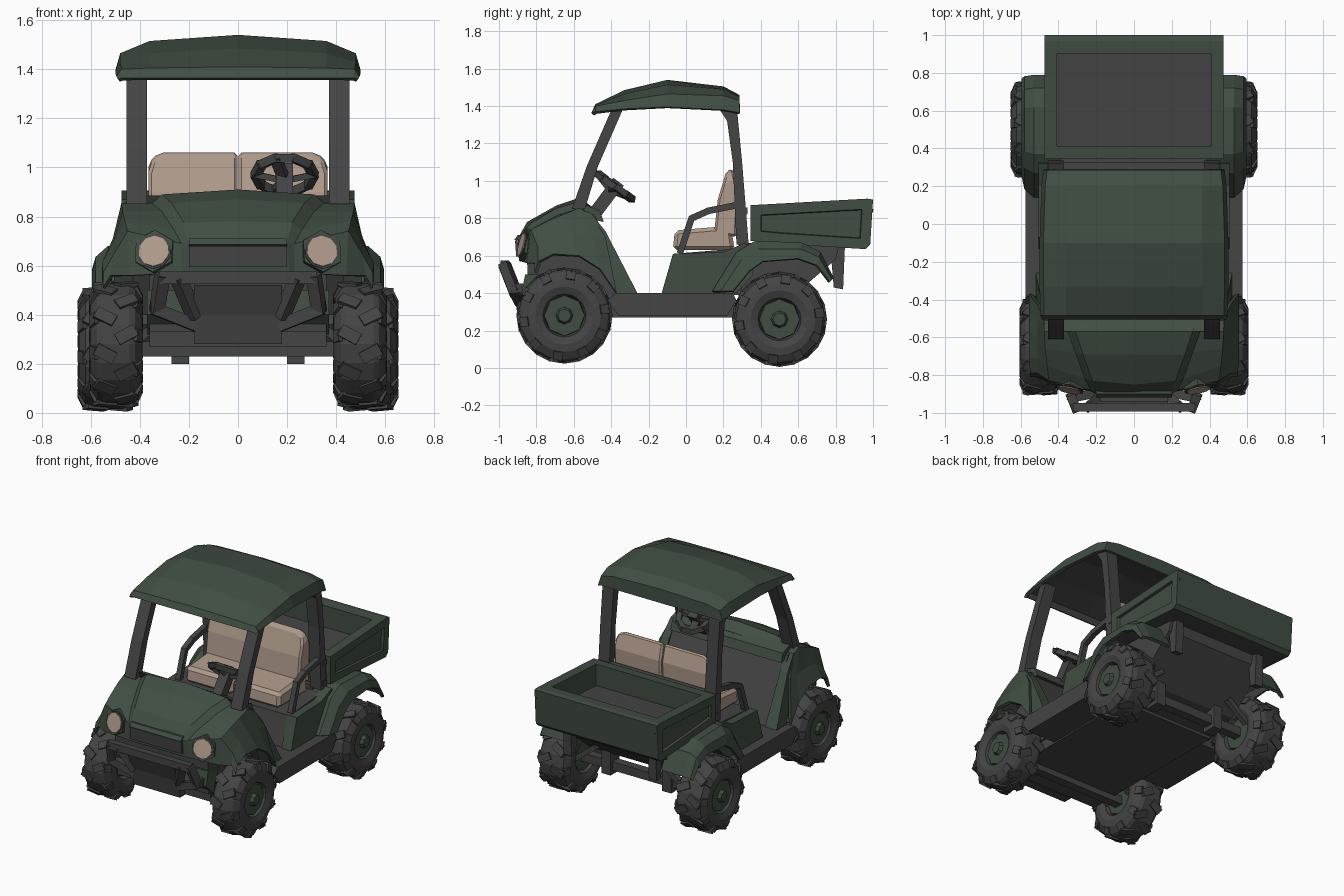
import bpy, bmesh, math
from mathutils import Vector, Matrix

cube = bpy.data.objects.get("Cube")
if cube:
    bpy.data.objects.remove(cube, do_unlink=True)


def material(name, rgb):
    m = bpy.data.materials.new(name)
    m.use_nodes = True
    m.diffuse_color = (*rgb, 1)
    m.node_tree.nodes["Principled BSDF"].inputs["Base Color"].default_value = (*rgb, 1)
    return m


GREEN = material("dark green paint", (0.052, 0.075, 0.054))
GREY = material("charcoal grey", (0.058, 0.058, 0.06))
TAN = material("tan", (0.43, 0.325, 0.26))


def finish(name, bm, *mats):
    mesh = bpy.data.meshes.new(name)
    bm.to_mesh(mesh)
    bm.free()
    for m in mats:
        mesh.materials.append(m)
    ob = bpy.data.objects.new(name, mesh)
    bpy.context.collection.objects.link(ob)
    return ob


def bevel(ob, width):
    mod = ob.modifiers.new("bevel", "BEVEL")
    mod.width, mod.segments = width, 1


def prism_bm(profile, x0, x1):
    """Side outline (y, z) extruded across x."""
    bm = bmesh.new()
    a, b = ([bm.verts.new((x, y, z)) for y, z in profile] for x in (x0, x1))
    bm.faces.new(a)
    bm.faces.new(b)
    for i in range(len(a)):
        j = (i + 1) % len(a)
        bm.faces.new((a[i], a[j], b[j], b[i]))
    bmesh.ops.recalc_face_normals(bm, faces=bm.faces)
    return bm


def prism(name, profile, x0, x1, mat):
    return finish(name, prism_bm(profile, x0, x1), mat)


def pair(name, profile, x0, x1, mat):
    return [prism(f"{s}_{name}", profile, k * x0, k * x1, mat)
            for s, k in (("left", 1), ("right", -1))]


def box(name, x, y, z, mat):
    return prism(name, [(y[0], z[0]), (y[1], z[0]), (y[1], z[1]), (y[0], z[1])], *x, mat)


def shell(name, rows, thick, mats, side=0):
    """Sheet through rows of points; side 0 mirrors each row across x into one sheet."""
    bm = bmesh.new()
    if side == 0:
        rows = [[(-x, y, z) for x, y, z in r[:0:-1]] + list(r) for r in rows]
    else:
        rows = [[(side * x, y, z) for x, y, z in r] for r in rows]
    grid = [[bm.verts.new(p) for p in r] for r in rows]
    for r, s in zip(grid, grid[1:]):
        for i in range(len(r) - 1):
            bm.faces.new((r[i], r[i + 1], s[i + 1], s[i]))
    bmesh.ops.recalc_face_normals(bm, faces=bm.faces)
    if sum(f.normal.z * f.calc_area() for f in bm.faces) < 0:
        bmesh.ops.reverse_faces(bm, faces=bm.faces)
    ob = finish(name, bm, *mats)
    mod = ob.modifiers.new("thickness", "SOLIDIFY")
    mod.thickness, mod.offset = thick, -1
    mod.material_offset = len(mats) - 1


def bars(name, paths, w, d, mat):
    """Square bars along paths, one box per segment."""
    bm = bmesh.new()
    for path in paths:
        for a, b in zip(path, path[1:]):
            a, b = Vector(a), Vector(b)
            v = b - a
            rot = v.to_track_quat("Z", "Y").to_matrix().to_4x4()
            size = Matrix.Diagonal((w, d, v.length + min(w, d) * 0.5, 1))
            bmesh.ops.create_cube(bm, size=1, matrix=Matrix.Translation((a + b) / 2) @ rot @ size)
    finish(name, bm, mat)


def both(path):
    return [path, [(-x, y, z) for x, y, z in path]]


# Wheels: lathed tyre, staggered low lugs, dished hub
def wheel(name, x0, x1, y, z, r, k):
    h, n = (x1 - x0) / 2, 20
    place = Matrix.Translation((k * (x0 + x1) / 2, y, z)) @ Matrix.Diagonal((k, 1, 1, 1))
    prof = [(h - .06, .10), (h - .015, .115), (h, .155), (h - .005, r - .06), (h - .03, r - .02),
            (h * .5, r - .008), (-h * .5, r - .008), (.03 - h, r - .02), (.005 - h, r - .06),
            (-h, .155), (.015 - h, .115), (.06 - h, .10)]
    bm = bmesh.new()
    rings = [[bm.verts.new((px, pr * math.cos(t * math.tau / n), pr * math.sin(t * math.tau / n)))
              for t in range(n)] for px, pr in prof]
    for a, b in zip(rings, rings[1:]):
        for i in range(n):
            j = (i + 1) % n
            bm.faces.new((a[i], a[j], b[j], b[i]))
    for i in range(n):
        s = 1 if i % 2 else -1
        spin = Matrix.Rotation((i + .5) * math.tau / n, 4, "X")
        lug = Matrix.Translation((s * h * .4, 0, r - .016)) @ Matrix.Rotation(s * .5, 4, "Z")
        bmesh.ops.create_cube(bm, size=1, matrix=spin @ lug @ Matrix.Diagonal((h * .8, .05, .03, 1)))
        edge = Matrix.Translation((s * (h - .02), 0, r - .04)) @ Matrix.Rotation(s * -.45, 4, "Y")
        bmesh.ops.create_cube(bm, size=1, matrix=spin @ edge @ Matrix.Diagonal((.025, .05, .05, 1)))
    bm.transform(place)
    bmesh.ops.recalc_face_normals(bm, faces=bm.faces)
    finish(name + "_tyre", bm, GREY)
    bm = bmesh.new()
    turn = Matrix.Rotation(math.pi / 2, 4, "Y")
    for px, ra, rb, d in ((h - .05, .115, .108, .045), (h - .02, .05, .035, .03), (.05 - h, .105, .105, .04)):
        bmesh.ops.create_cone(bm, cap_ends=True, segments=8, radius1=ra, radius2=rb, depth=d,
                              matrix=Matrix.Translation((px, 0, 0)) @ turn)
    bm.transform(place)
    bmesh.ops.recalc_face_normals(bm, faces=bm.faces)
    finish(name + "_hub", bm, GREEN)


for side, k in (("left", 1), ("right", -1)):
    wheel(f"front_{side}_wheel", .39, .605, -.65, .28, .255, k)
    wheel(f"rear_{side}_wheel", .41, .652, .5, .26, .252, k)

# Chassis, floor, axles and suspension
box("undertray", (-.36, .36), (-.82, .32), (.27, .34), GREY)
prism("floor_sill", [(-.42, .36), (-.36, .28), (.22, .28), (.27, .36), (.25, .40), (-.38, .40)], -.575, .575, GREY)
bars("axles", [[(-.45, y, .26), (.45, y, .26)] for y in (-.65, .5)], .06, .06, GREY)
bars("suspension_arms", [p for y in (-.75, -.55, .4, .6) for p in both([(.28, y, .40), (.42, y, .29)])], .035, .035, GREY)
for x in (-.235, .235):
    box("axle_mount", (x - .035, x + .035), (.45, .55), (.2, .40), GREY)
prism("rear_frame", [(.28, .28), (.28, .67), (.82, .66), (.80, .58), (.52, .34)], -.38, .38, GREY)
pair("rear_bracket", [(.77, .66), (.85, .66), (.84, .42), (.79, .43)], .3, .36, GREY)
pair("front_lower_fascia", [(-.86, .50), (-.88, .40), (-.80, .32), (-.74, .50)], .18, .37, GREEN)

# Bonnet with raised centre panel, and front fenders
shell("bonnet", [
    [(0, -.89, .57), (.21, -.89, .57), (.23, -.885, .57), (.44, -.85, .56), (.52, -.81, .56), (.55, -.81, .51)],
    [(0, -.90, .69), (.20, -.90, .69), (.23, -.88, .69), (.45, -.83, .74), (.51, -.79, .64), (.55, -.79, .57)],
    [(0, -.85, .78), (.22, -.83, .775), (.26, -.82, .745), (.46, -.75, .78), (.51, -.71, .69), (.555, -.71, .61)],
    [(0, -.69, .87), (.27, -.69, .855), (.31, -.68, .82), (.47, -.66, .82), (.51, -.61, .71), (.555, -.57, .60)],
    [(0, -.57, .91), (.31, -.57, .89), (.35, -.57, .855), (.475, -.57, .855), (.51, -.50, .70), (.555, -.46, .53)],
    [(0, -.50, .86), (.32, -.50, .85), (.36, -.50, .83), (.475, -.51, .82), (.51, -.43, .70), (.555, -.37, .40)],
], .02, (GREEN, GREY))
prism("front_core", [(-.84, .33), (-.85, .58), (-.56, .80), (-.5, .80), (-.30, .36)], -.36, .36, GREY)
prism("dash_panel", [(-.56, .84), (-.49, .82), (-.41, .67), (-.27, .39), (-.35, .39), (-.46, .62)], -.45, .45, GREY)
for ob in pair("cowl_side", [(-.58, .85), (-.51, .83), (-.43, .73), (-.26, .40), (-.37, .40), (-.46, .60)], .43, .5, GREEN):
    for v in ob.data.vertices:
        if abs(v.co.x) > .46:
            v.co.x = math.copysign(.475 + (.85 - v.co.z) * .1, v.co.x)
prism("dash_top", [(-.57, .885), (-.46, .84), (-.44, .78), (-.52, .80)], -.43, .43, GREEN)
prism("grille", [(-.895, .595), (-.908, .595), (-.914, .68), (-.90, .68)], -.2, .2, GREY)
prism("grille_brow", [(-.90, .68), (-.918, .685), (-.90, .71), (-.86, .71)], -.2, .2, GREEN)

# Headlights: bezel, rim and lens
for side, k in (("left", 1), ("right", -1)):
    for part, r, depth, y, mat, n in (("bezel", .088, .05, -.848, GREEN, 6), ("rim", .074, .05, -.853, GREY, 10),
                                      ("lens", .064, .05, -.859, TAN, 10)):
        bm = bmesh.new()
        aim = Vector((k * .2, -.95, .24)).to_track_quat("Z", "Y").to_matrix().to_4x4()
        bmesh.ops.create_cone(bm, cap_ends=True, segments=n, radius1=r, radius2=r, depth=depth,
                              matrix=Matrix.Translation((k * .338, y, .654)) @ aim)
        finish(f"{side}_headlight_{part}", bm, mat)

# Front bumper
bars("bumper_top", [[(-.31, -.97, .55), (.31, -.97, .55)]], .045, .05, GREY)
bars("bumper_sides", both([(.31, -.97, .55), (.33, -.92, .42), (.18, -.89, .36)])
     + both([(.33, -.92, .43), (.32, -.83, .42)]) + both([(.24, -.965, .54), (.18, -.91, .40)]), .05, .05, GREY)
prism("bumper_plate", [(-.94, .52), (-.965, .52), (-.92, .40), (-.90, .28), (-.84, .28), (-.86, .40)], -.18, .18, GREY)

# Seat base, cushions and backrests with rounded outer shoulders
prism("seat_base", [(-.12, .39), (-.07, .61), (.3, .64), (.3, .39)], -.45, .45, GREY)
pair("seat_side", [(-.13, .40), (-.07, .61), (.2, .62), (.32, .67), (.36, .5), (.27, .40)], .43, .505, GREEN)
for ob in pair("seat_cushion", [(-.07, .63), (-.06, .735), (.24, .76), (.26, .63)], .003, .365, TAN):
    bevel(ob, .02)
for side, k in (("left", 1), ("right", -1)):
    bm = prism_bm([(.15, .72), (.17, .90), (.215, 1.05), (.25, 1.065), (.28, .95), (.27, .70)], k * .003, k * .365)
    shoulder = [e for e in bm.edges if all(v.co.z > 1 and abs(v.co.x) > .3 for v in e.verts)]
    bmesh.ops.bevel(bm, geom=shoulder, offset=.06, segments=2, profile=.5, affect="EDGES")
    bevel(finish(f"{side}_seat_backrest", bm, TAN), .012)
bars("grab_rail", both([(.435, -.03, .62), (.435, .03, .80), (.435, .12, .84), (.435, .27, .87)]), .035, .035, GREY)

# Rear fenders
for side, k in (("left", 1), ("right", -1)):
    top = [(.14, .41), (.27, .62), (.37, .68), (.62, .67), (.72, .62), (.79, .48)]
    lip = [(.25, .41), (.34, .52), (.41, .57), (.6, .585), (.70, .55), (.77, .46)]
    shell(f"{side}_rear_fender", [[(.36, *t), (.53, *t), (.58, t[0] * .6 + q[0] * .4, t[1] * .6 + q[1] * .4),
                                   (.595, *q)] for t, q in zip(top, lip)], .02, (GREEN, GREY), k)

# Cargo bed: hollow top, recessed side panels
bm = prism_bm([(.345, .87), (.345, .68), (.5, .665), (.96, .635), (.985, .66), (1.0, .90), (.97, .905)], -.475, .475)
panels = [f for f in bm.faces if abs(f.normal.x) > .9]
bmesh.ops.inset_individual(bm, faces=panels, thickness=.055, use_even_offset=True)
bmesh.ops.inset_individual(bm, faces=panels, thickness=.004, depth=-.018, use_even_offset=True)
lid = max(bm.faces, key=lambda f: f.normal.z * f.calc_area())
bmesh.ops.inset_individual(bm, faces=[lid], thickness=.068, use_even_offset=True)
bmesh.ops.translate(bm, verts=bmesh.ops.extrude_discrete_faces(bm, faces=[lid])["faces"][0].verts, vec=(0, 0, -.15))
for f in bm.faces:
    c = f.calc_center_median()
    f.material_index = int((f.normal.z > .9 and c.z < .8) or f.normal.z < -.9)
finish("cargo_bed", bm, GREEN, GREY)

# Roof and its posts
shell("roof", [[(0, y, a), (.36, y, b), (w - .02, y, c), (w, y, d)] for y, w, a, b, c, d in (
    (-.505, .49, 1.365, 1.365, 1.365, 1.36), (-.485, .495, 1.41, 1.405, 1.40, 1.37),
    (-.33, .50, 1.485, 1.465, 1.43, 1.385), (-.10, .50, 1.54, 1.515, 1.465, 1.395),
    (.20, .49, 1.505, 1.49, 1.455, 1.38), (.285, .48, 1.46, 1.45, 1.43, 1.365),
    (.29, .48, 1.365, 1.365, 1.365, 1.36))], .02, (GREEN, GREY))
pair("front_post", [(-.61, .85), (-.54, .85), (-.47, 1.08), (-.33, 1.40), (-.39, 1.40), (-.53, 1.08)], .37, .455, GREY)
pair("rear_post", [(.27, .66), (.335, .66), (.30, 1.1), (.27, 1.41), (.16, 1.41), (.22, 1.32), (.25, 1.1)], .37, .455, GREY)
bars("rear_crossbars", [[(-.45, .31, z), (.45, .31, z)] for z in (.7, .84)], .035, .035, GREY)

# Steering wheel and column
hub, axis = Vector((.19, -.38, .97)), Vector((0, .6, .8))
frame = Matrix.Translation(hub) @ axis.to_track_quat("Z", "Y").to_matrix().to_4x4()
rim = [frame @ Vector((.118 * math.cos(i * math.tau / 10), .118 * math.sin(i * math.tau / 10), 0)) for i in range(11)]
bars("steering_rim", [rim], .034, .034, GREY)
bars("steering_spokes", [[hub - axis * .03, rim[i]] for i in (0, 2, 5, 8)], .045, .025, GREY)
bars("steering_column", [[hub + axis * .015, hub - axis * .2]], .07, .07, GREY)
